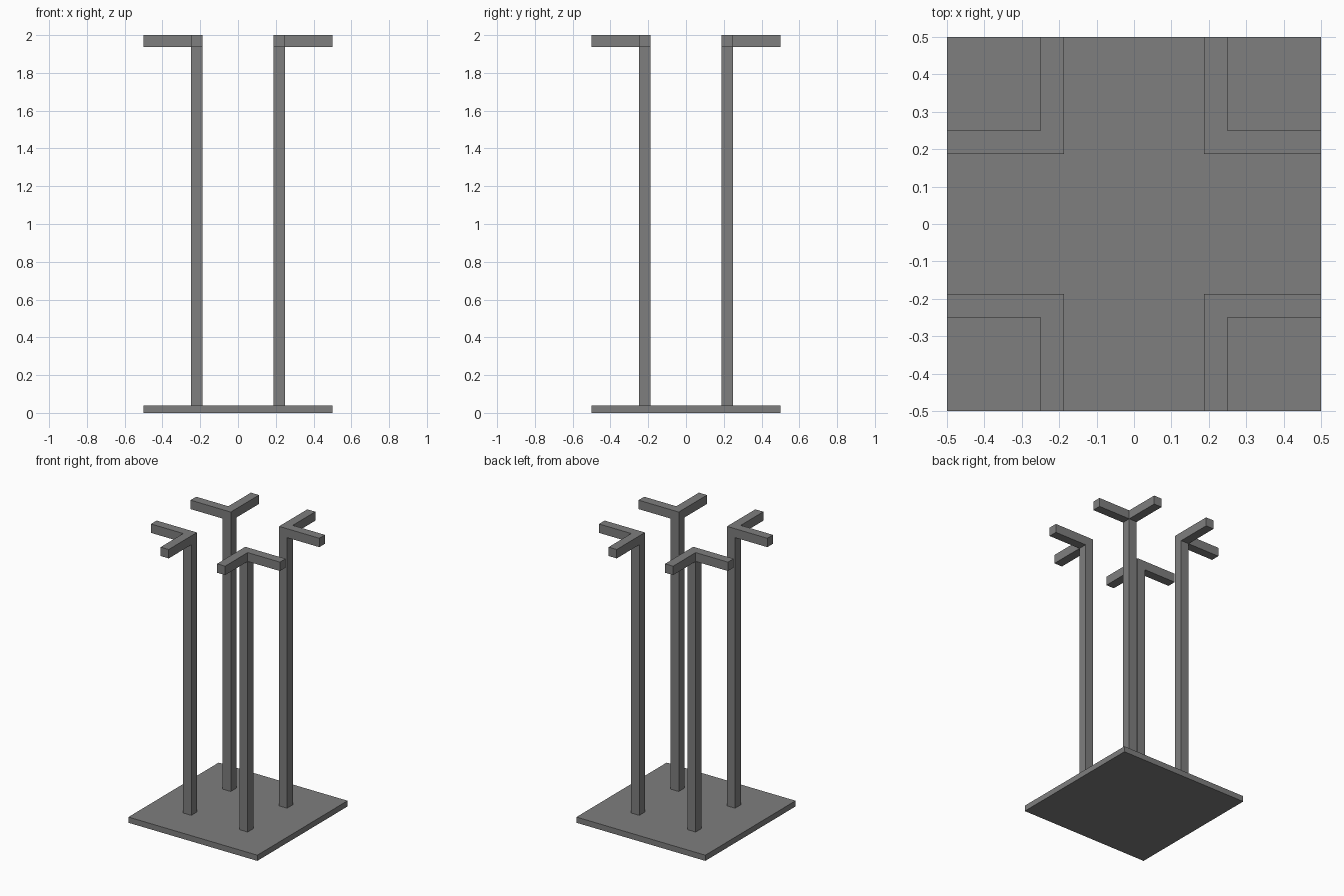
import bpy, bmesh

if "Cube" in bpy.data.objects:
    bpy.data.objects.remove(bpy.data.objects["Cube"])

INNER, OUTER, EDGE = 0.1875, 0.25, 0.5   # post faces and base edge
BASE_TOP, ARM_BOTTOM, TOP = 0.04, 1.9375, 2.0

# Dark grey metal
metal = bpy.data.materials.new("dark_metal")
metal.diffuse_color = (0.21, 0.21, 0.21, 1)
metal.use_nodes = True
metal.node_tree.nodes["Principled BSDF"].inputs["Base Color"].default_value = metal.diffuse_color


def prism(name, outline, z0, z1):
    """Extrude a flat outline from z0 to z1."""
    bm = bmesh.new()
    face = bm.faces.new([bm.verts.new((x, y, z0)) for x, y in outline])
    ext = bmesh.ops.extrude_face_region(bm, geom=[face])
    top = [v for v in ext["geom"] if isinstance(v, bmesh.types.BMVert)]
    bmesh.ops.translate(bm, verts=top, vec=(0, 0, z1 - z0))
    bmesh.ops.recalc_face_normals(bm, faces=bm.faces)
    mesh = bpy.data.meshes.new(name)
    bm.to_mesh(mesh)
    bm.free()
    mesh.materials.append(metal)
    obj = bpy.data.objects.new(name, mesh)
    bpy.context.collection.objects.link(obj)
    return obj


def rect(x0, y0, x1, y1):
    return [(x0, y0), (x1, y0), (x1, y1), (x0, y1)]


# Square base plate
prism("base_plate", rect(-EDGE, -EDGE, EDGE, EDGE), 0, BASE_TOP)

# Four square posts, each capped by an L-shaped pair of arms reaching outward
post = rect(INNER, INNER, OUTER, OUTER)
arms = [(INNER, INNER), (EDGE, INNER), (EDGE, OUTER),
        (OUTER, OUTER), (OUTER, EDGE), (INNER, EDGE)]
for side, sx in (("left", -1), ("right", 1)):
    for end, sy in (("front", -1), ("back", 1)):
        prism(f"{end}_{side}_post", [(x * sx, y * sy) for x, y in post], BASE_TOP, ARM_BOTTOM)
        prism(f"{end}_{side}_arms", [(x * sx, y * sy) for x, y in arms], ARM_BOTTOM, TOP)
